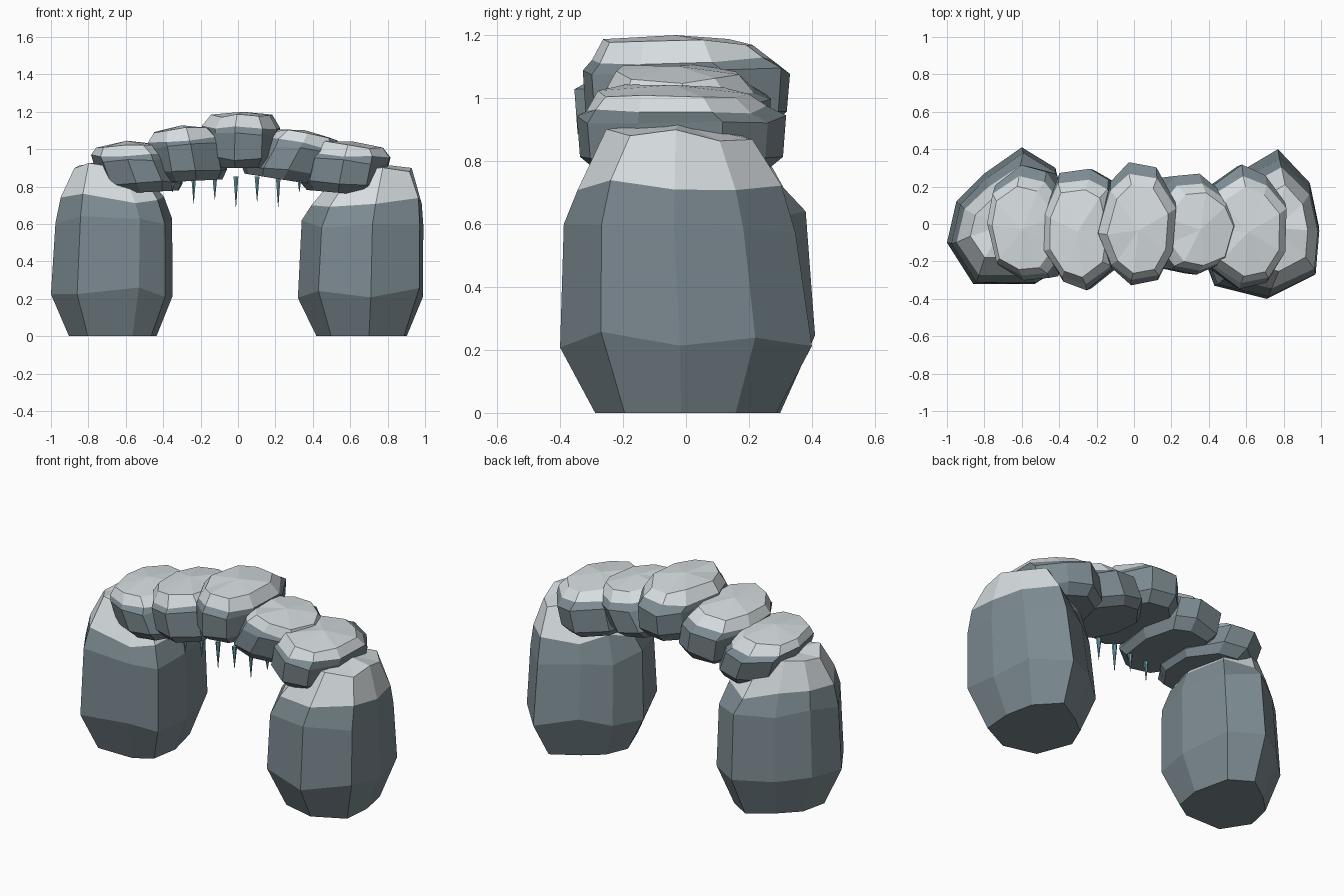
import bpy
import bmesh
import math
import random
from mathutils import Vector, Matrix

cube = bpy.data.objects.get("Cube")
if cube:
    bpy.data.objects.remove(cube, do_unlink=True)


def make_material(name, colour):
    mat = bpy.data.materials.new(name)
    mat.use_nodes = True
    mat.diffuse_color = (*colour, 1)
    shader = mat.node_tree.nodes["Principled BSDF"]
    shader.inputs["Base Color"].default_value = (*colour, 1)
    shader.inputs["Roughness"].default_value = 0.9
    return mat


ROCK = make_material("slate rock", (0.2, 0.255, 0.28))
SNOW = make_material("pale snow", (0.67, 0.72, 0.74))
ICE = make_material("teal ice", (0.15, 0.36, 0.43))


def finish(name, bm, materials):
    bmesh.ops.recalc_face_normals(bm, faces=bm.faces[:])
    mesh = bpy.data.meshes.new(name)
    bm.to_mesh(mesh)
    bm.free()
    for mat in materials:
        mesh.materials.append(mat)
    obj = bpy.data.objects.new(name, mesh)
    bpy.context.collection.objects.link(obj)
    return obj


def rock(name, outline, rings, peak, seed, wobble, matrix=None):
    """Stack scaled copies of an outline; faces above the fourth ring are snow.
    Each ring is (height, x scale, y scale, x shift, y shift)."""
    rng = random.Random(seed)
    bm = bmesh.new()
    count = len(outline)
    centre = sum((Vector(p) for p in outline), Vector((0, 0))) / count
    layers = []
    for level, (z, sx, sy, dx, dy) in enumerate(rings):
        layer = []
        for p in outline:
            off = Vector(p) - centre
            lift = rng.uniform(-wobble, wobble) if level else 0
            layer.append(bm.verts.new((centre.x + off.x * sx + dx,
                                       centre.y + off.y * sy + dy, z + lift)))
        layers.append(layer)
    bm.faces.new(layers[0])
    for level in range(len(layers) - 1):
        low, high = layers[level], layers[level + 1]
        for i in range(count):
            j = (i + 1) % count
            face = bm.faces.new((low[i], low[j], high[j], high[i]))
            face.material_index = int(level >= 3)
    # Faceted crown
    top = layers[-1]
    tip = bm.verts.new((centre.x + rings[-1][3], centre.y + rings[-1][4], peak))
    for i in range(count):
        face = bm.faces.new((top[i], top[(i + 1) % count], tip))
        face.material_index = 1
    if matrix:
        bm.transform(matrix)
    return finish(name, bm, (ROCK, SNOW))


# Two boulder pillars
right_outline = [(-1, -.1), (-.95, .12), (-.8, .27), (-.6, .41), (-.42, .3),
                 (-.35, 0), (-.39, -.23), (-.53, -.32), (-.86, -.32)]
left_outline = [(.99, -.02), (.97, -.27), (.71, -.4), (.43, -.33), (.32, -.04),
                (.4, .15), (.55, .27), (.77, .4), (.94, .22)]
rock("right_pillar", right_outline,
     [(0, .72, .72, 0, 0), (.24, 1, 1, 0, 0), (.62, .96, .95, .01, -.01),
      (.74, .85, .8, 0, -.02), (.9, .55, .52, -.03, -.02)], .92, 3, .03)
rock("left_pillar", left_outline,
     [(0, .72, .72, 0, 0), (.23, 1, 1, 0, 0), (.6, .97, .92, .01, -.02),
      (.715, .88, .81, .03, -.02), (.89, .55, .58, .08, -.02)], .92, 8, .03)


# Overlapping slabs forming the arch
def slab(name, x, y, z, half_x, half_y, height, tilt, lean, turn, seed):
    rng = random.Random(seed)
    outline = []
    for i in range(9):
        a = math.tau * (i + turn) / 9 + rng.uniform(-.1, .1)
        r = rng.uniform(.98, 1.1)
        outline.append((half_x * r * math.cos(a), half_y * r * math.sin(a)))
    profile = [(0, .8, .8, 0), (.17, .97, .97, 0), (.62, .96, 1, 0),
               (.73, .97, .86, -.015), (.92, .76, .72, -.025)]
    rings = [(h * height, sx, sy, lean * h, dy) for h, sx, sy, dy in profile]
    place = Matrix.Translation((x, y, z)) @ Matrix.Rotation(math.radians(tilt), 4, "Y")
    rock(name, outline, rings, height, seed, .012, place)


slab("right_end_slab", -.5, 0, .77, .22, .31, .28, -3, -.09, .5, 1)
slab("right_mid_slab", -.25, -.02, .83, .2, .33, .3, -3, -.04, 1, 2)
slab("keystone_slab", .015, -.01, .9, .21, .32, .3, 0, .01, .5, 5)
slab("left_mid_slab", .22, 0, .84, .225, .275, .28, 9, .1, 1, 4)
slab("left_end_slab", .56, -.02, .765, .225, .32, .28, 5, .03, .5, 6)

# Row of hanging icicles
tips = (.77, .71, .73, .69, .72, .69, .77)
for i, tip_z in enumerate(tips):
    bm = bmesh.new()
    length = .855 - tip_z
    place = Matrix.Translation((-.35 + .113 * i, -.18, tip_z + length / 2))
    bmesh.ops.create_cone(bm, cap_ends=True, segments=6, radius1=.001,
                          radius2=.015, depth=length, matrix=place)
    finish(f"icicle_{i + 1}", bm, (ICE,))
